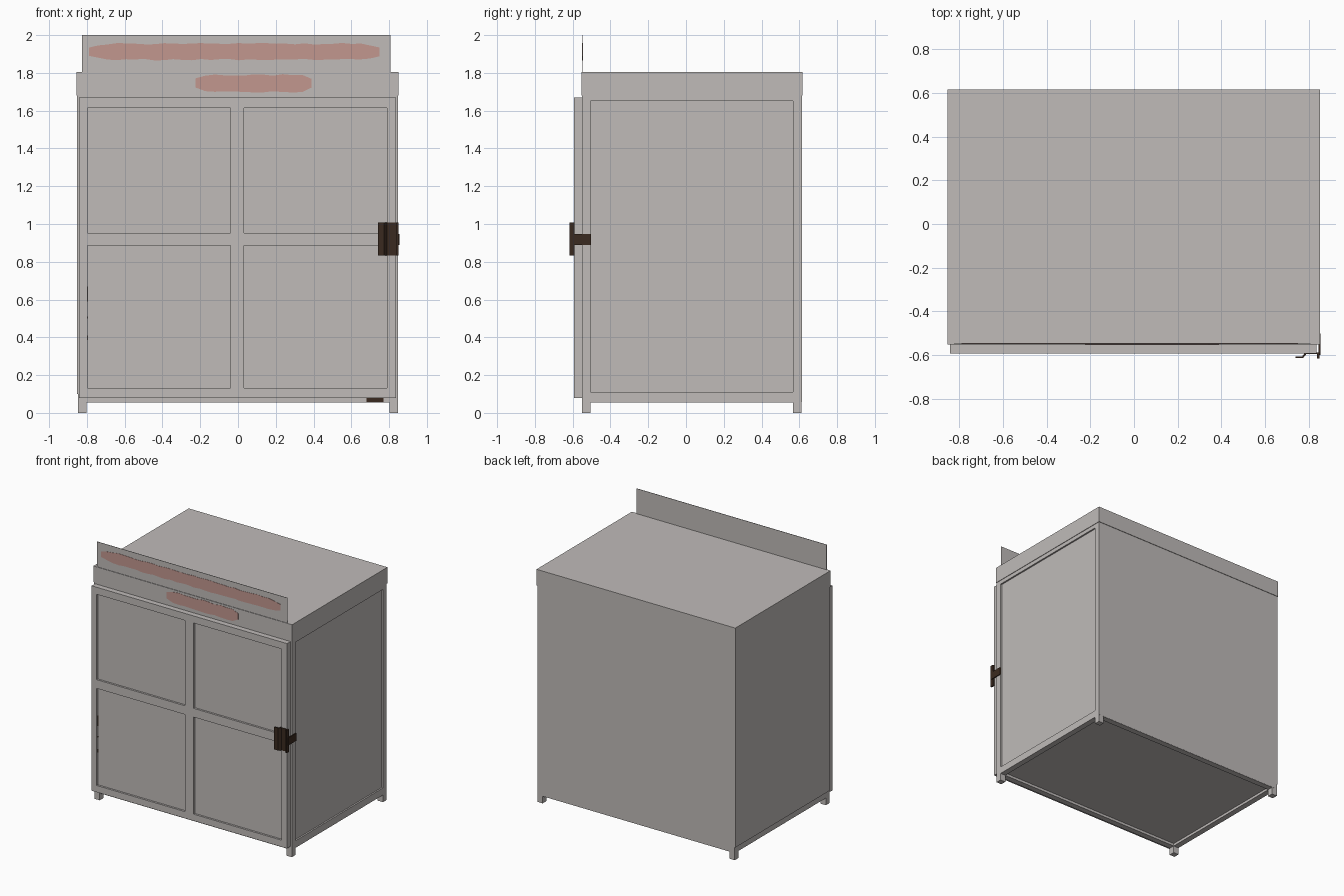
import bpy, bmesh, math, random

if "Cube" in bpy.data.objects:
    bpy.data.objects.remove(bpy.data.objects["Cube"])

random.seed(4)


def material(name, color):
    m = bpy.data.materials.new(name)
    m.diffuse_color = (*color, 1)
    m.use_nodes = True
    m.node_tree.nodes["Principled BSDF"].inputs["Base Color"].default_value = m.diffuse_color
    return m


GREY = material("warm grey paint", (0.525, 0.498, 0.485))
BROWN = material("dark brown metal", (0.042, 0.023, 0.014))
RED = material("faded red paint", (0.54, 0.31, 0.275))


def finish(name, bm, mat):
    bmesh.ops.recalc_face_normals(bm, faces=bm.faces)
    me = bpy.data.meshes.new(name)
    bm.to_mesh(me)
    bm.free()
    me.materials.append(mat)
    ob = bpy.data.objects.new(name, me)
    bpy.context.collection.objects.link(ob)
    return ob


def boxes(name, spans, mat=GREY):
    """One object from boxes given as (x0, x1, y0, y1, z0, z1)."""
    bm = bmesh.new()
    for x0, x1, y0, y1, z0, z1 in spans:
        for v in bmesh.ops.create_cube(bm, size=1)["verts"]:
            v.co = (x1 if v.co.x > 0 else x0,
                    y1 if v.co.y > 0 else y0,
                    z1 if v.co.z > 0 else z0)
    return finish(name, bm, mat)


def extrude(name, pts, offset, mat):
    """Prism from a flat outline pushed along an offset."""
    bm = bmesh.new()
    f = bm.faces.new([bm.verts.new(p) for p in pts])
    r = bmesh.ops.extrude_face_region(bm, geom=[f])
    bmesh.ops.translate(bm, vec=offset,
                        verts=[v for v in r["geom"] if isinstance(v, bmesh.types.BMVert)])
    return finish(name, bm, mat)


def paint_smear(name, x0, x1, z, half, y):
    """Thin uneven band of paint with rounded ends, in front of plane y."""
    n = max(8, round((x1 - x0) / 0.05))
    top, bottom = [], []
    for i in range(n + 1):
        t = i / n
        end = min(1, 0.55 + 8 * min(t, 1 - t))
        x = x0 + (x1 - x0) * t
        top.append((x, y, z + half * end * random.uniform(0.88, 1.08)))
        bottom.append((x, y, z - half * end * random.uniform(0.88, 1.08)))
    extrude(name, bottom + top[::-1], (0, -0.002, 0), RED)


L, R, F, B = -0.847, 0.847, -0.55, 0.612  # body limits
P = 0.045                                 # post width

# corner posts, running down into the feet
boxes("corner_posts", [(x, x + P, y, y + P, 0, 1.69)
                       for x in (L, R - P) for y in (F, B - P)])
# bottom and top rails between the posts
rails = []
for z0, z1 in ((0.055, 0.11), (1.65, 1.69)):
    rails += [(x, x + P, F + P, B - P, z0, z1) for x in (L, R - P)]
    rails += [(L + P, R - P, y, y + P, z0, z1) for y in (F, B - P)]
boxes("frame_rails", rails)

# recessed cabinet core, seen as the right panel and the underside
boxes("cabinet_core", [(L + 0.012, R - 0.012, F + 0.01, B - 0.01, 0.075, 1.69)])
# plain sheets on the left and the back
boxes("left_sheet", [(-0.853, L + 0.01, F, B, 0.10, 1.69)])
boxes("back_sheet", [(L, R, B - 0.01, B + 0.001, 0.057, 1.69)])

# top cap and upright sign board
boxes("top_cap", [(-0.855, 0.851, -0.552, 0.617, 1.68, 1.805)])
boxes("sign_board", [(-0.825, 0.808, -0.548, -0.545, 1.80, 2.0)])
# faded paint bands on the board and the cap
paint_smear("board_paint_band", -0.79, 0.75, 1.912, 0.043, -0.548)
paint_smear("cap_paint_band", -0.225, 0.39, 1.745, 0.045, -0.552)

# front door: frame with a cross and recessed panels
DF, DB = -0.592, -0.55
boxes("door_frame",
      [(x0, x1, DF, DB, 0.08, 1.67)
       for x0, x1 in ((-0.842, -0.798), (-0.04, 0.033), (0.79, 0.836))]
      + [(x0, x1, DF, DB, z0, z1)
         for x0, x1 in ((-0.798, -0.04), (0.033, 0.79))
         for z0, z1 in ((0.08, 0.132), (0.885, 0.953), (1.615, 1.67))])
boxes("door_panels", [(-0.798, 0.79, DF + 0.015, DB, 0.132, 1.615)])
# dark slivers of metal along the left panel edge
boxes("edge_slivers", [(-0.798, -0.793, DF + 0.012, DF + 0.016, z0, z1)
                       for z0, z1 in ((0.59, 0.67), (0.50, 0.51), (0.385, 0.41))], BROWN)

# door latch: bent grip plate, end lip and side strap
grip = [(0.74, -0.614), (0.774, -0.614), (0.789, -0.596), (0.846, -0.596),
        (0.846, -0.589), (0.783, -0.589), (0.770, -0.607), (0.74, -0.607)]
extrude("latch_grip", [(x, y, 0.832) for x, y in grip], (0, 0, 0.175), BROWN)
boxes("latch_lip", [(0.838, 0.849, -0.617, -0.589, 0.832, 1.007)], BROWN)
boxes("latch_strap", [(0.846, 0.854, -0.60, -0.502, 0.888, 0.947)], BROWN)

# small dark catch under the door
boxes("door_catch", [(0.68, 0.77, -0.5515, -0.548, 0.058, 0.0805)], BROWN)
